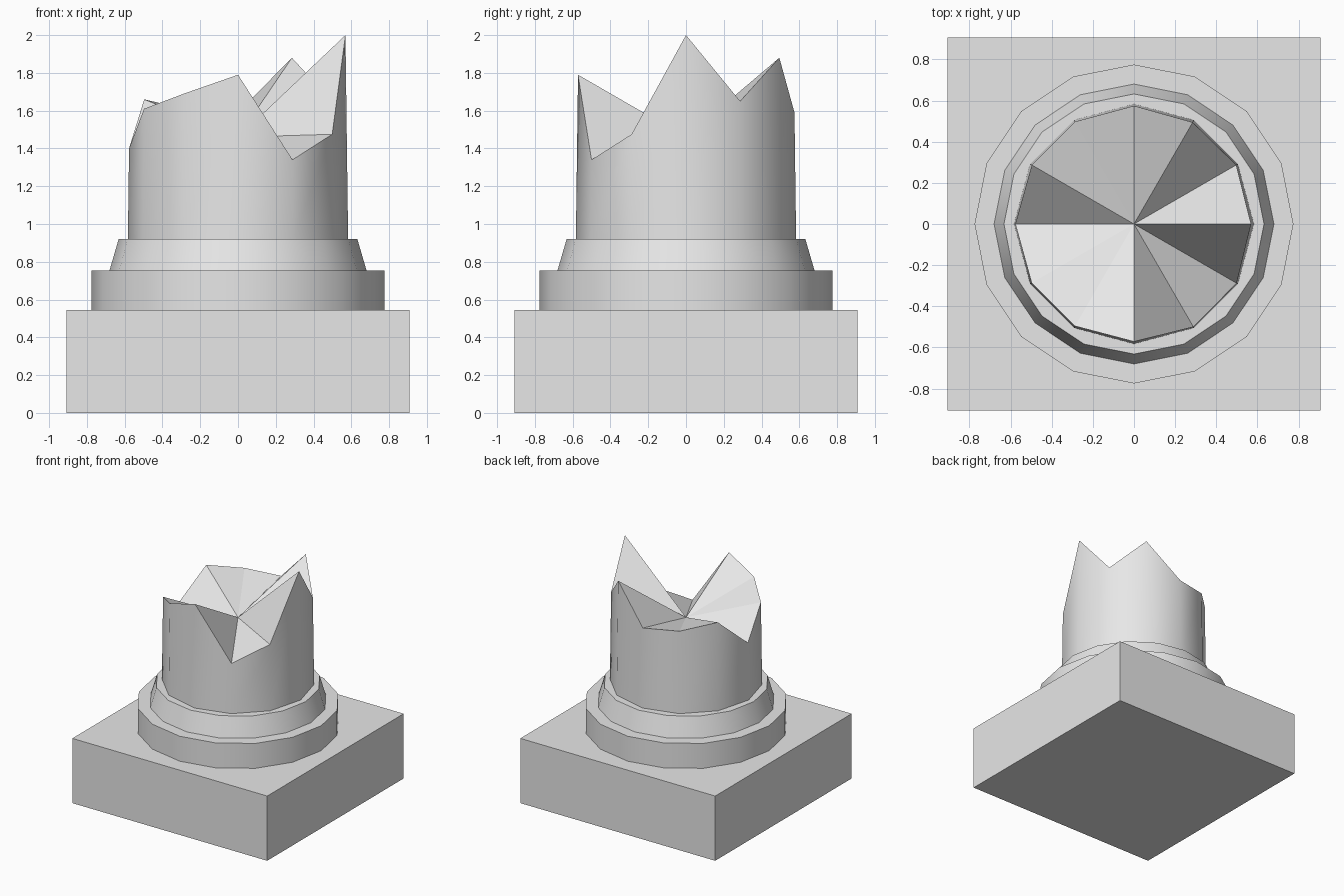
import bpy
import bmesh
from math import cos, sin, tau, radians

if "Cube" in bpy.data.objects:
    bpy.data.objects.remove(bpy.data.objects["Cube"])

# Single stone colour
stone = bpy.data.materials.new("grey_stone")
stone.use_nodes = True
stone.diffuse_color = (0.8, 0.8, 0.8, 1)
stone.node_tree.nodes["Principled BSDF"].inputs["Base Color"].default_value = (0.8, 0.8, 0.8, 1)


def finish(name, bm, smooth=True):
    bmesh.ops.recalc_face_normals(bm, faces=bm.faces[:])
    mesh = bpy.data.meshes.new(name)
    bm.to_mesh(mesh)
    bm.free()
    mesh.materials.append(stone)
    obj = bpy.data.objects.new(name, mesh)
    bpy.context.collection.objects.link(obj)
    if smooth:
        bpy.ops.object.select_all(action="DESELECT")
        obj.select_set(True)
        bpy.context.view_layer.objects.active = obj
        bpy.ops.object.shade_smooth_by_angle(angle=radians(35))
    return obj


def ring(name, bottom_radius, top_radius, bottom, top):
    bm = bmesh.new()
    bmesh.ops.create_cone(bm, cap_ends=True, segments=16, radius1=bottom_radius,
                          radius2=top_radius, depth=top - bottom)
    bmesh.ops.translate(bm, verts=bm.verts[:], vec=(0, 0, (bottom + top) / 2))
    return finish(name, bm)


# Square plinth
PLINTH_TOP = 0.545
bm = bmesh.new()
bmesh.ops.create_cube(bm, size=1)
bmesh.ops.scale(bm, verts=bm.verts[:], vec=(1.815, 1.815, PLINTH_TOP))
bmesh.ops.translate(bm, verts=bm.verts[:], vec=(0, 0, PLINTH_TOP / 2))
finish("plinth", bm, smooth=False)

# Stepped base mouldings
SHAFT_FOOT = 0.92
ring("lower_moulding", 0.775, 0.775, PLINTH_TOP, 0.755)
ring("upper_moulding", 0.68, 0.632, 0.755, SHAFT_FOOT)

# Broken shaft: rim heights run counter-clockwise from the left (+x) side
rim_heights = [2.0, 1.65, 1.88, 1.59, 1.61, 1.66, 1.40, 1.61, 1.69, 1.79, 1.34, 1.475]
bm = bmesh.new()
foot, rim = [], []
for i, height in enumerate(rim_heights):
    a = tau * i / len(rim_heights)
    for loop, z in ((foot, SHAFT_FOOT), (rim, height)):
        r = 0.583 - 0.013 * (z - SHAFT_FOOT)
        loop.append(bm.verts.new((r * cos(a), r * sin(a), z)))
centre = bm.verts.new((0, 0, 1.46))
bm.faces.new(foot)
for i in range(len(rim)):
    j = (i + 1) % len(rim)
    bm.faces.new((foot[i], foot[j], rim[j], rim[i]))
    bm.faces.new((rim[i], rim[j], centre))
shaft = finish("broken_shaft", bm)

# Keep the fracture facets flat
for face in shaft.data.polygons:
    if len(face.vertices) == 3:
        face.use_smooth = False
